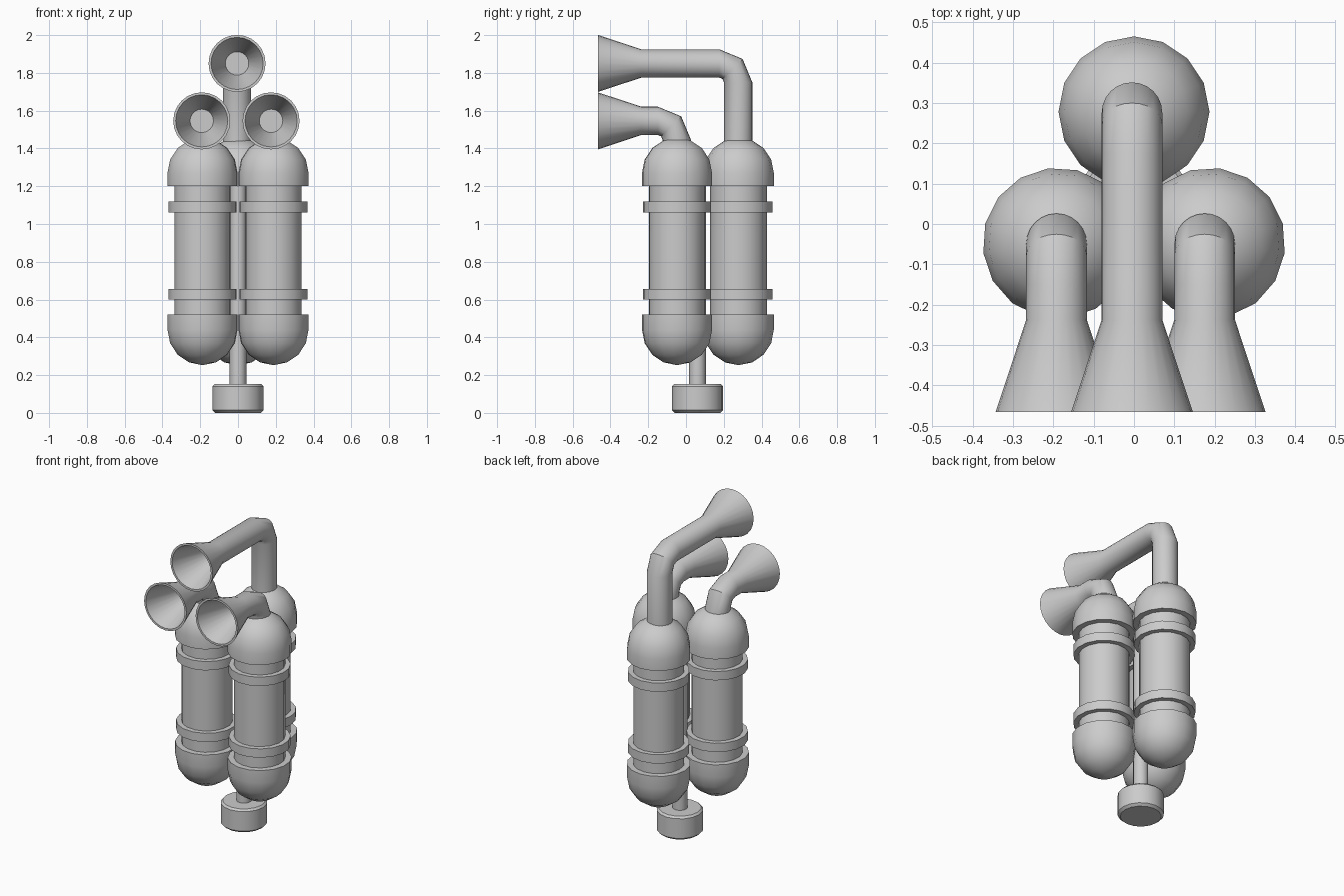
import bpy, bmesh
from math import sin, cos, pi, radians
from mathutils import Vector, Matrix

if "Cube" in bpy.data.objects:
    bpy.data.objects.remove(bpy.data.objects["Cube"])

HUB = Vector((0, 0.061, 0))   # axis the three tanks are arranged around
SPREAD = 0.217                # tank distance from that axis
TANK_R = 0.187


def skin(name, rings):
    """Join equal-sized rings of points into a closed, smooth-by-angle tube."""
    bm = bmesh.new()
    loops = [[bm.verts.new(p) for p in ring] for ring in rings]
    n = len(loops[0])
    for a, b in zip(loops, loops[1:]):
        for i in range(n):
            j = (i + 1) % n
            bm.faces.new((a[i], a[j], b[j], b[i]))
    bm.faces.new(loops[0][::-1])
    bm.faces.new(loops[-1])
    bmesh.ops.remove_doubles(bm, verts=bm.verts, dist=1e-5)
    bmesh.ops.recalc_face_normals(bm, faces=bm.faces)
    me = bpy.data.meshes.new(name)
    bm.to_mesh(me)
    bm.free()
    ob = bpy.data.objects.new(name, me)
    bpy.context.collection.objects.link(ob)
    bpy.ops.object.select_all(action='DESELECT')
    ob.select_set(True)
    bpy.context.view_layer.objects.active = ob
    bpy.ops.object.shade_smooth_by_angle(angle=radians(35))
    return ob


def lathe(name, profile, centre, turn=0.0, n=16):
    """Revolve (radius, z) pairs about a vertical axis through centre."""
    rings = [[centre + Vector((r * cos(turn + 2 * pi * i / n),
                               r * sin(turn + 2 * pi * i / n), z))
              for i in range(n)] for r, z in profile]
    return skin(name, rings)


def horn(name, x, y, z_start, z_axis, n=24):
    """Pipe rising at y, bending forward to height z_axis, ending in a bell."""
    bend, r = 0.1, 0.075
    cy, cz = y - bend, z_axis - bend
    # stations: y, z, tilt (0 = heading up, pi/2 = heading forward), radius
    path = [(y, z_start, 0, r)]
    for k in range(3):
        a = k * pi / 4
        path.append((cy + bend * cos(a), cz + bend * sin(a), a,
                     r))
    path += [(-0.237, z_axis, pi / 2, r), (-0.466, z_axis, pi / 2, 0.151),
             (-0.466, z_axis, pi / 2, 0.138), (-0.237, z_axis, pi / 2, 0.062)]
    rings = []
    for py, pz, a, rad in path:
        side = Vector((0, cos(a), sin(a)))
        rings.append([Vector((x, py, pz)) + rad * (cos(t) * Vector((1, 0, 0)) + sin(t) * side)
                      for t in (2 * pi * i / n for i in range(n))])
    return skin(name, rings)


# Domed cap profile, measured from the sphere centre; the skirt is the open edge
def dome(z_centre, z_skirt, up):
    prof = [(0.0005, z_skirt), (TANK_R, z_skirt)]
    for k in range(4):
        a = k * pi / 8
        prof.append((TANK_R * cos(a), z_centre + up * TANK_R * sin(a)))
    return prof + [(0.0005, z_centre + up * TANK_R)]


# Three tanks, each with a body, two caps and two bands
for label, turn in (("rear", 0), ("left", 2 * pi / 3), ("right", -2 * pi / 3)):
    c = HUB + Matrix.Rotation(turn, 3, 'Z') @ Vector((0, SPREAD, 0))
    lathe(f"{label}_tank_body", [(0.15, 0.5), (0.15, 1.22)], c, turn)
    lathe(f"{label}_tank_bottom_cap", dome(0.44, 0.52, -1), c, turn)
    lathe(f"{label}_tank_top_cap", dome(1.27, 1.2, 1), c, turn)
    for pos, z in (("lower", 0.6), ("upper", 1.062)):
        lathe(f"{label}_tank_{pos}_band",
              [(0.14, z), (0.181, z), (0.181, z + 0.057), (0.14, z + 0.057)], c, turn)

# Horn pipes with flared bells
horn("rear_horn", -0.005, 0.276, 1.38, 1.85)
horn("left_horn", -0.192, -0.049, 1.38, 1.546)
horn("right_horn", 0.175, -0.049, 1.38, 1.546)

# Central post and foot
lathe("centre_post", [(0.044, 0.1), (0.044, 1.2)], HUB)
lathe("foot", [(0.12, 0), (0.136, 0.014), (0.136, 0.14), (0.124, 0.152)], HUB)
